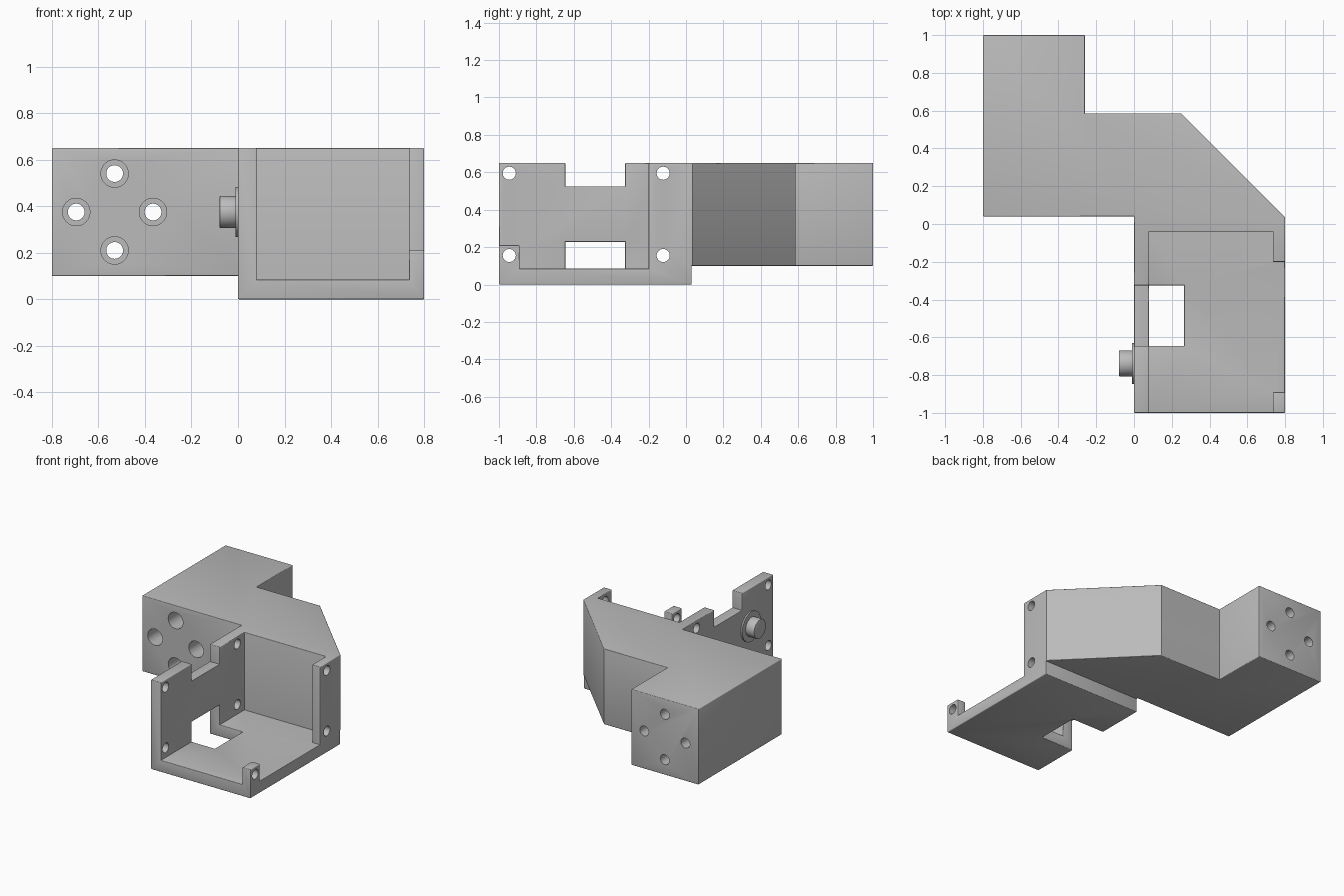
import bpy, bmesh, math
from mathutils import Matrix, Vector

cube = bpy.data.objects.get("Cube")
if cube:
    bpy.data.objects.remove(cube, do_unlink=True)

grey = bpy.data.materials.new("plain grey")
grey.use_nodes = True
grey.diffuse_color = (0.5, 0.5, 0.5, 1)
grey.node_tree.nodes["Principled BSDF"].inputs["Base Color"].default_value = (0.5, 0.5, 0.5, 1)


def finish(bm, name):
    bmesh.ops.recalc_face_normals(bm, faces=bm.faces)
    mesh = bpy.data.meshes.new(name)
    bm.to_mesh(mesh)
    bm.free()
    mesh.materials.append(grey)
    ob = bpy.data.objects.new(name, mesh)
    bpy.context.collection.objects.link(ob)
    return ob


def prism(name, points, direction):
    """Extrude a flat outline along a direction."""
    bm = bmesh.new()
    face = bm.faces.new([bm.verts.new(p) for p in points])
    new = bmesh.ops.extrude_face_region(bm, geom=[face])["geom"]
    verts = [v for v in new if isinstance(v, bmesh.types.BMVert)]
    bmesh.ops.translate(bm, verts=verts, vec=direction)
    return finish(bm, name)


def box(name, x0, x1, y0, y1, z0, z1):
    return prism(name, [(x0, y0, z0), (x1, y0, z0), (x1, y1, z0), (x0, y1, z0)], (0, 0, z1 - z0))


def rod(name, start, end, radius, sides=32):
    a, b = Vector(start), Vector(end)
    bm = bmesh.new()
    turn = (b - a).to_track_quat("Z", "Y").to_matrix().to_4x4()
    bmesh.ops.create_cone(bm, cap_ends=True, segments=sides, radius1=radius, radius2=radius,
                          depth=(b - a).length, matrix=Matrix.Translation((a + b) / 2) @ turn)
    return finish(bm, name)


def cut(ob, cutter):
    """Subtract the cutter, then discard it."""
    mod = ob.modifiers.new("cut", "BOOLEAN")
    mod.operation, mod.solver, mod.object = "DIFFERENCE", "EXACT", cutter
    bpy.context.view_layer.update()
    result = bpy.data.meshes.new_from_object(ob.evaluated_get(bpy.context.evaluated_depsgraph_get()))
    ob.modifiers.clear()
    ob.data = result
    bpy.data.objects.remove(cutter, do_unlink=True)


def round_edges(ob, width, segments):
    """Round the sharp convex edges only."""
    bm = bmesh.new()
    bm.from_mesh(ob.data)
    bmesh.ops.remove_doubles(bm, verts=bm.verts, dist=0.0005)
    bmesh.ops.dissolve_limit(bm, angle_limit=0.02, verts=bm.verts, edges=bm.edges)
    edges = [e for e in bm.edges if e.is_manifold and e.is_convex and e.calc_face_angle(0) > 1]
    bmesh.ops.bevel(bm, geom=edges, offset=width, offset_type="OFFSET", segments=segments,
                    profile=0.5, affect="EDGES", clamp_overlap=True)
    bm.to_mesh(ob.data)
    bm.free()


# Angled arm and tray from one outline
outline = [(-0.8, 0.04), (0, 0.04), (0, -1), (0.8, -1), (0.8, 0.035),
           (0.25, 0.585), (-0.26, 0.585), (-0.26, 1), (-0.8, 1)]
bracket = prism("bracket_body", [(x, y, 0) for x, y in outline], (0, 0, 0.65))

# Undercut of the arm, tray cavity and open side that leaves two posts
cut(bracket, box("undercut", -2, 2, 0.03, 2, -1, 0.1))
cut(bracket, box("cavity", 0.08, 0.735, -2, -0.04, 0.085, 2))
side = [(-0.89, 0.085), (-0.2, 0.085), (-0.2, 2), (-3, 2), (-3, 0.21), (-0.89, 0.21)]
cut(bracket, prism("side_opening", [(0.5, y, z) for y, z in side], (1, 0, 0)))

# Top notch and floor window of the side wall
cut(bracket, box("top_notch", -0.5, 0.4, -0.645, -0.325, 0.525, 2))
cut(bracket, box("floor_window", -0.5, 0.265, -0.645, -0.325, -1, 0.228))
round_edges(bracket, 0.015, 3)

# Screw holes across the tray
for y in (-0.945, -0.122):
    for z in (0.155, 0.595):
        cut(bracket, rod("screw_hole", (-1, y, z), (2, y, z), 0.035))

# Counterbored mounting holes along the arm
for i in range(4):
    x = -0.53 + 0.165 * math.cos(i * math.pi / 2)
    z = 0.375 + 0.165 * math.sin(i * math.pi / 2)
    cut(bracket, rod("mount_hole", (x, -1, z), (x, 2, z), 0.036))
    cut(bracket, rod("counterbore", (x, -1, z), (x, 0.88, z), 0.059))

# Round knob on the outer wall
flange = rod("knob_flange", (0.005, -0.738, 0.375), (-0.011, -0.738, 0.375), 0.108, 48)
knob = rod("knob", (0.005, -0.738, 0.375), (-0.08, -0.738, 0.375), 0.069, 48)
round_edges(knob, 0.006, 2)

for ob in (bracket, flange, knob):
    bpy.ops.object.select_all(action="DESELECT")
    ob.select_set(True)
    bpy.context.view_layer.objects.active = ob
    bpy.ops.object.shade_smooth_by_angle(angle=math.radians(35))
